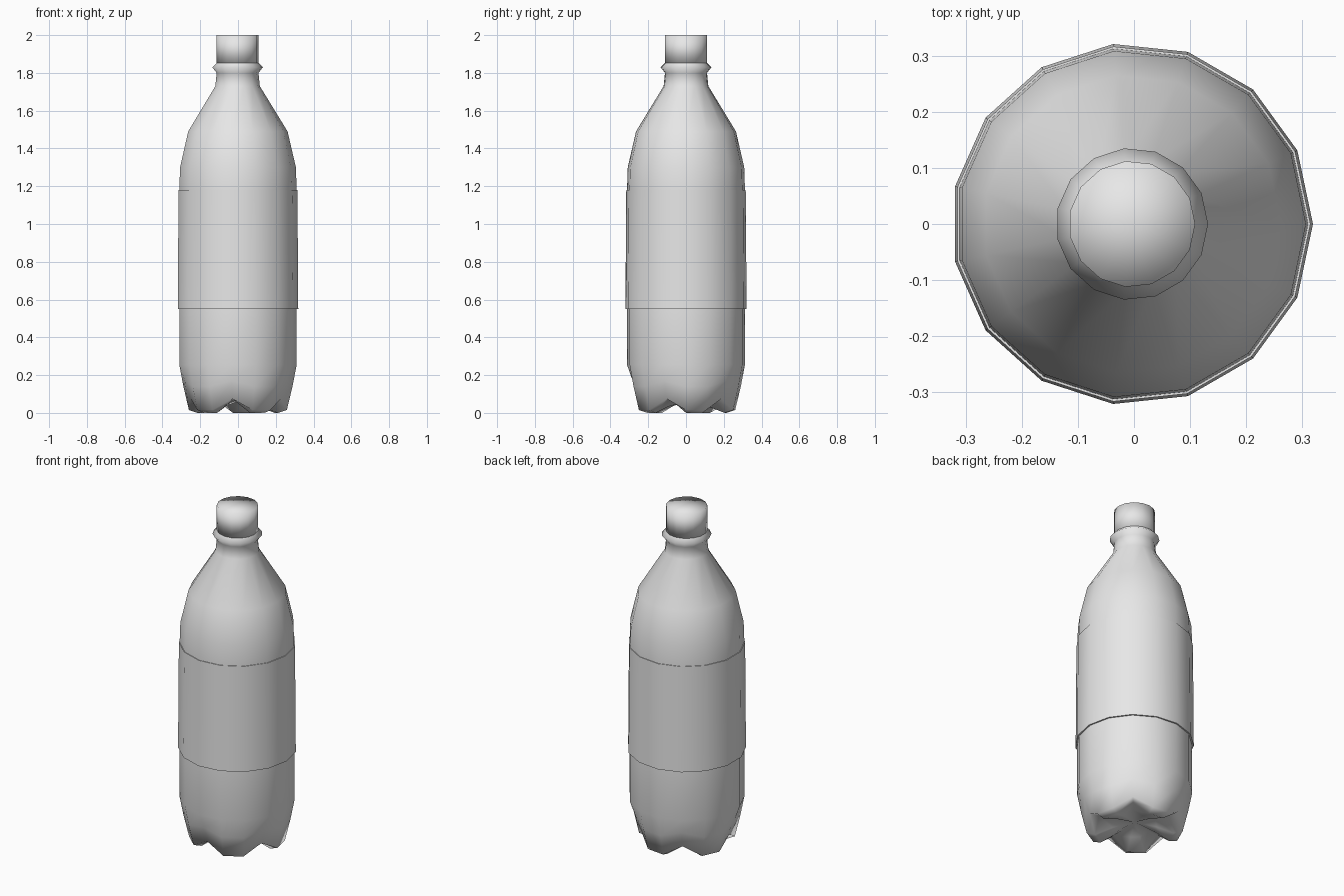
import bpy
import bmesh
from math import cos, sin, pi

SIDES = 15          # three columns for each of the five feet
AXIS_X = -0.0035    # keeps the odd-sided outline centred on x = 0

cube = bpy.data.objects.get("Cube")
if cube:
    bpy.data.objects.remove(cube, do_unlink=True)

grey = bpy.data.materials.new("light_grey")
grey.use_nodes = True
grey.diffuse_color = (0.8, 0.8, 0.8, 1)
grey.node_tree.nodes["Principled BSDF"].inputs["Base Color"].default_value = (0.8, 0.8, 0.8, 1)


def lathe(name, profile, groove=None, bottom=None, top=None, sharp_angle=None):
    """Spin (radius, height) points; groove maps a profile index to its value in the valleys."""
    bm = bmesh.new()
    rings = []
    for i, point in enumerate(profile):
        ring = []
        for k in range(SIDES):
            in_valley = groove and k % 3 == 2
            r, z = groove.get(i, point) if in_valley else point
            a = 2 * pi * k / SIDES
            ring.append(bm.verts.new((AXIS_X + r * cos(a), r * sin(a), z)))
        rings.append(ring)
    for low, high in zip(rings, rings[1:]):
        for k in range(SIDES):
            n = (k + 1) % SIDES
            bm.faces.new((low[k], low[n], high[n], high[k]))
    # Close the ends with fans
    for ring, z in ((rings[0], bottom), (rings[-1], top)):
        if z is not None:
            hub = bm.verts.new((AXIS_X, 0, z))
            for k in range(SIDES):
                bm.faces.new((hub, ring[k], ring[(k + 1) % SIDES]))
    bmesh.ops.recalc_face_normals(bm, faces=bm.faces)
    mesh = bpy.data.meshes.new(name)
    bm.to_mesh(mesh)
    bm.free()
    mesh.materials.append(grey)
    obj = bpy.data.objects.new(name, mesh)
    bpy.context.scene.collection.objects.link(obj)
    bpy.ops.object.select_all(action="DESELECT")
    obj.select_set(True)
    bpy.context.view_layer.objects.active = obj
    if sharp_angle:
        bpy.ops.object.shade_smooth_by_angle(angle=sharp_angle)
    else:
        bpy.ops.object.shade_smooth()
    return obj


# Bottle: five-footed base, straight body, sloping shoulder, neck with collar
body_profile = [
    (0.12, 0.035), (0.215, 0.0), (0.262, 0.015), (0.292, 0.14), (0.314, 0.255),
    (0.314, 0.55), (0.314, 1.18), (0.310, 1.30), (0.266, 1.49),
    (0.119, 1.73), (0.112, 1.80), (0.1355, 1.83), (0.110, 1.855), (0.106, 1.87),
]
valleys = {0: (0.12, 0.065), 1: (0.20, 0.07), 2: (0.252, 0.075), 3: (0.284, 0.17)}
lathe("bottle_body", body_profile, groove=valleys, bottom=0.06)

# Label sleeve wrapped around the body
lathe("label_sleeve",
      [(0.312, 0.55), (0.3225, 0.55), (0.318, 1.18), (0.312, 1.18)],
      sharp_angle=pi / 5)

# Screw cap
lathe("cap", [(0.104, 1.85), (0.1126, 1.85), (0.1126, 2.0)], top=2.0)
